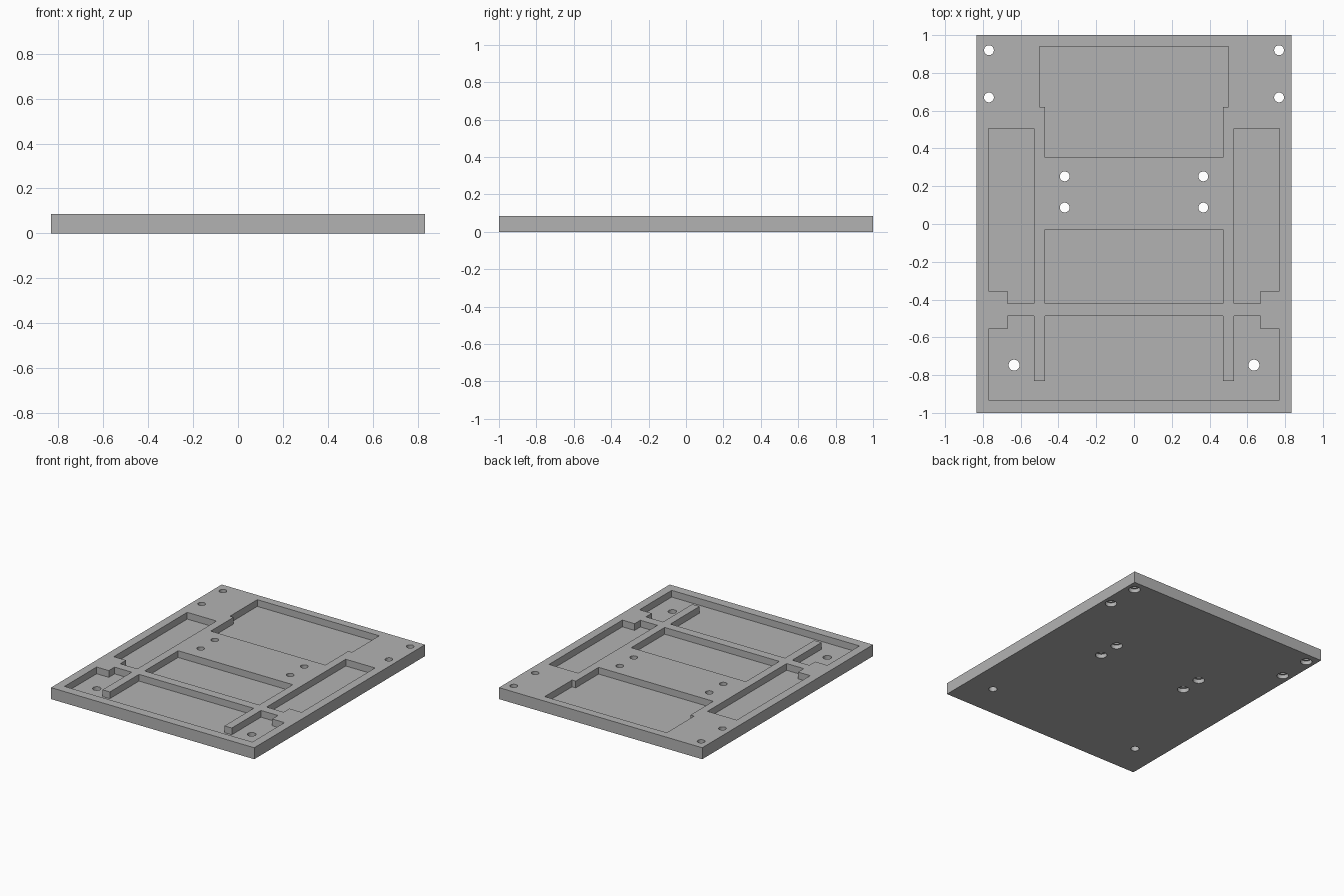
import bpy
import bmesh
import math

WIDTH, LENGTH, HEIGHT = 1.667, 2.0, 0.085
FLOOR = 0.035      # thickness left under the pockets
BORE = 0.03        # depth of the underside counterbores

cube = bpy.data.objects.get("Cube")
if cube:
    bpy.data.objects.remove(cube, do_unlink=True)

grey = bpy.data.materials.new("plain grey")
grey.use_nodes = True
grey.diffuse_color = (0.45, 0.45, 0.45, 1)
grey.node_tree.nodes["Principled BSDF"].inputs["Base Color"].default_value = grey.diffuse_color


def make_prisms(name, outlines, z0, z1):
    """One object holding an upright prism for every outline."""
    bm = bmesh.new()
    for outline in outlines:
        base = bm.faces.new([bm.verts.new((x, y, z0)) for x, y in outline])
        top = bmesh.ops.extrude_face_region(bm, geom=[base])["geom"]
        verts = [v for v in top if isinstance(v, bmesh.types.BMVert)]
        bmesh.ops.translate(bm, vec=(0, 0, z1 - z0), verts=verts)
    bmesh.ops.recalc_face_normals(bm, faces=bm.faces)
    mesh = bpy.data.meshes.new(name)
    bm.to_mesh(mesh)
    bm.free()
    mesh.materials.append(grey)
    obj = bpy.data.objects.new(name, mesh)
    bpy.context.collection.objects.link(obj)
    return obj


def rect(x, y0, y1):
    return [(-x, y0), (x, y0), (x, y1), (-x, y1)]


def mirrored(half):
    """Close a right-hand half profile across x = 0."""
    return half + [(-x, y) for x, y in reversed(half)]


def circle(cx, cy, r, n=32):
    return [(cx + r * math.cos(i * math.tau / n), cy + r * math.sin(i * math.tau / n))
            for i in range(n)]


def cut(target, cutter):
    mod = target.modifiers.new("cut", 'BOOLEAN')
    mod.operation = 'DIFFERENCE'
    mod.solver = 'EXACT'
    mod.object = cutter
    bpy.context.view_layer.objects.active = target
    bpy.ops.object.modifier_apply(modifier=mod.name)
    bpy.data.objects.remove(cutter, do_unlink=True)


plate = make_prisms("base_plate", [rect(WIDTH / 2, -LENGTH / 2, LENGTH / 2)], 0, HEIGHT)

# Pockets sunk into the top
back_pocket = mirrored([(0.47, 0.352), (0.47, 0.62), (0.5, 0.62), (0.5, 0.94)])
middle_pocket = rect(0.47, -0.422, -0.03)
side_pocket = [(0.53, -0.422), (0.67, -0.422), (0.67, -0.355),
               (0.77, -0.355), (0.77, 0.505), (0.53, 0.505)]
front_pocket = mirrored([(0.77, -0.932), (0.77, -0.556), (0.67, -0.556), (0.67, -0.488),
                         (0.53, -0.488), (0.53, -0.83), (0.47, -0.83), (0.47, -0.488)])
pockets = [back_pocket, middle_pocket, front_pocket, side_pocket,
           [(-x, y) for x, y in side_pocket]]
cut(plate, make_prisms("pocket_cutter", pockets, FLOOR, HEIGHT + 0.1))

# Screw holes, counterbored from below, and two plain holes at the front
screws = [(s * x, y) for s in (-1, 1)
          for x, y in ((0.768, 0.92), (0.768, 0.67), (0.367, 0.252), (0.367, 0.087))]
bores = [circle(x, y, 0.04) for x, y in screws]
cut(plate, make_prisms("counterbore_cutter", bores, -0.1, BORE))
holes = [circle(x, y, 0.026) for x, y in screws]
holes += [circle(s * 0.635, -0.747, 0.029) for s in (-1, 1)]
cut(plate, make_prisms("hole_cutter", holes, -0.1, HEIGHT + 0.1))

# Smooth hole walls, crisp edges elsewhere
bpy.ops.object.select_all(action='DESELECT')
plate.select_set(True)
bpy.context.view_layer.objects.active = plate
bpy.ops.object.shade_smooth_by_angle(angle=math.radians(30))
